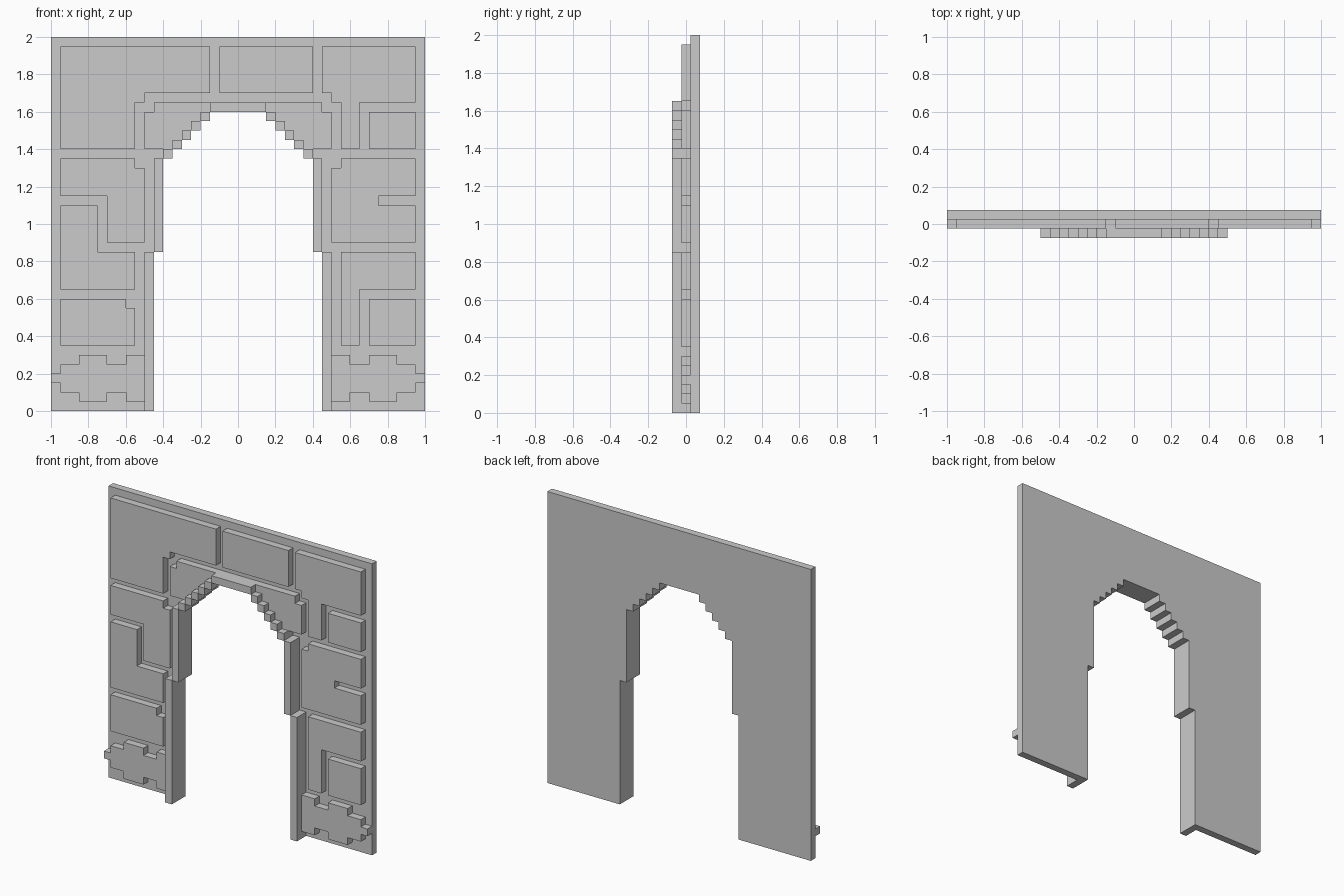
import bpy, bmesh

if "Cube" in bpy.data.objects:
    bpy.data.objects.remove(bpy.data.objects["Cube"])

U = 0.05  # one grid cell; outlines below are in cells (x, z)


def prism(name, outlines, y0, y1):
    """Extrude one or more x/z outlines from y0 (front) to y1 (back)."""
    bm = bmesh.new()
    for pts in outlines:
        face = bm.faces.new([bm.verts.new((x * U, y0, z * U)) for x, z in pts])
        new = bmesh.ops.extrude_face_region(bm, geom=[face])["geom"]
        verts = [g for g in new if isinstance(g, bmesh.types.BMVert)]
        bmesh.ops.translate(bm, verts=verts, vec=(0, y1 - y0, 0))
    bmesh.ops.recalc_face_normals(bm, faces=bm.faces)
    mesh = bpy.data.meshes.new(name)
    bm.to_mesh(mesh)
    bm.free()
    obj = bpy.data.objects.new(name, mesh)
    bpy.context.collection.objects.link(obj)
    return obj


def rect(x0, z0, x1, z1):
    return [(x0, z0), (x1, z0), (x1, z1), (x0, z1)]


def mirror(pts):
    return [(-x, z) for x, z in reversed(pts)]


def stairs(x, z, n):
    """Staircase rising right: run one cell, rise one cell, n times."""
    pts = []
    for i in range(n):
        pts += [(x + i + 1, z + i), (x + i + 1, z + i + 1)]
    return pts


# Back wall with stepped arch opening
left_edge = [(-20, 40), (-20, 0), (-9, 0), (-9, 17), (-8, 17), (-8, 27)] + stairs(-8, 27, 5)
prism("back_wall", [left_edge + mirror(left_edge)], 0.025, 0.075)

# Raised trim around the opening: posts, stepped blocks, top bar
side = [rect(-10, 0, -9, 17), rect(-9, 17, -8, 27)]
side += [rect(-8 + i, 27 + i, -7 + i, 28 + i) for i in range(5)]
prism("arch_trim", side + [mirror(p) for p in side] + [rect(-3, 32, 3, 33)], -0.075, 0.025)

# Stones that match on both sides: arch shoulders and rough base stones
shoulder = [(-10, 28)] + stairs(-8, 28, 5) + [(-9, 33), (-9, 32), (-10, 32)]
base_top = [(-10, 6), (-12, 6), (-12, 5), (-14, 5), (-14, 6), (-17, 6),
            (-17, 5), (-19, 5), (-19, 4), (-20, 4)]
base = base_top + [(x, 7 - z) for x, z in reversed(base_top)]
for name, pts in (("arch_shoulder", shoulder), ("base_stone", base)):
    prism(name + "_left", [pts], -0.025, 0.025)
    prism(name + "_right", [mirror(pts)], -0.025, 0.025)

# Irregular wall stones
stones = {
    "top_left_stone": [(-19, 39), (-3, 39), (-3, 34), (-10, 34), (-10, 33),
                       (-11, 33), (-11, 28), (-19, 28)],
    "top_middle_stone": rect(-2, 34, 8, 39),
    "top_right_stone": [(9, 39), (9, 34), (10, 34), (10, 33), (11, 33), (11, 28),
                        (13, 28), (13, 33), (19, 33), (19, 39)],
    "upper_right_block": rect(14, 28, 19, 32),
    "middle_left_stone": [(-19, 27), (-11, 27), (-11, 26), (-10, 26), (-10, 18),
                          (-14, 18), (-14, 23), (-19, 23)],
    "corner_left_stone": [(-19, 22), (-15, 22), (-15, 17), (-11, 17), (-11, 13), (-19, 13)],
    "lower_left_stone": [(-19, 12), (-12, 12), (-12, 11), (-11, 11), (-11, 7), (-19, 7)],
    "notched_right_stone": [(11, 27), (19, 27), (19, 23), (15, 23), (15, 22), (19, 22),
                            (19, 18), (10, 18), (10, 26), (11, 26)],
    "corner_right_stone": [(11, 17), (19, 17), (19, 13), (13, 13), (13, 7), (11, 7)],
    "lower_right_block": rect(14, 7, 19, 12),
}
for name, pts in stones.items():
    prism(name, [pts], -0.025, 0.025)
